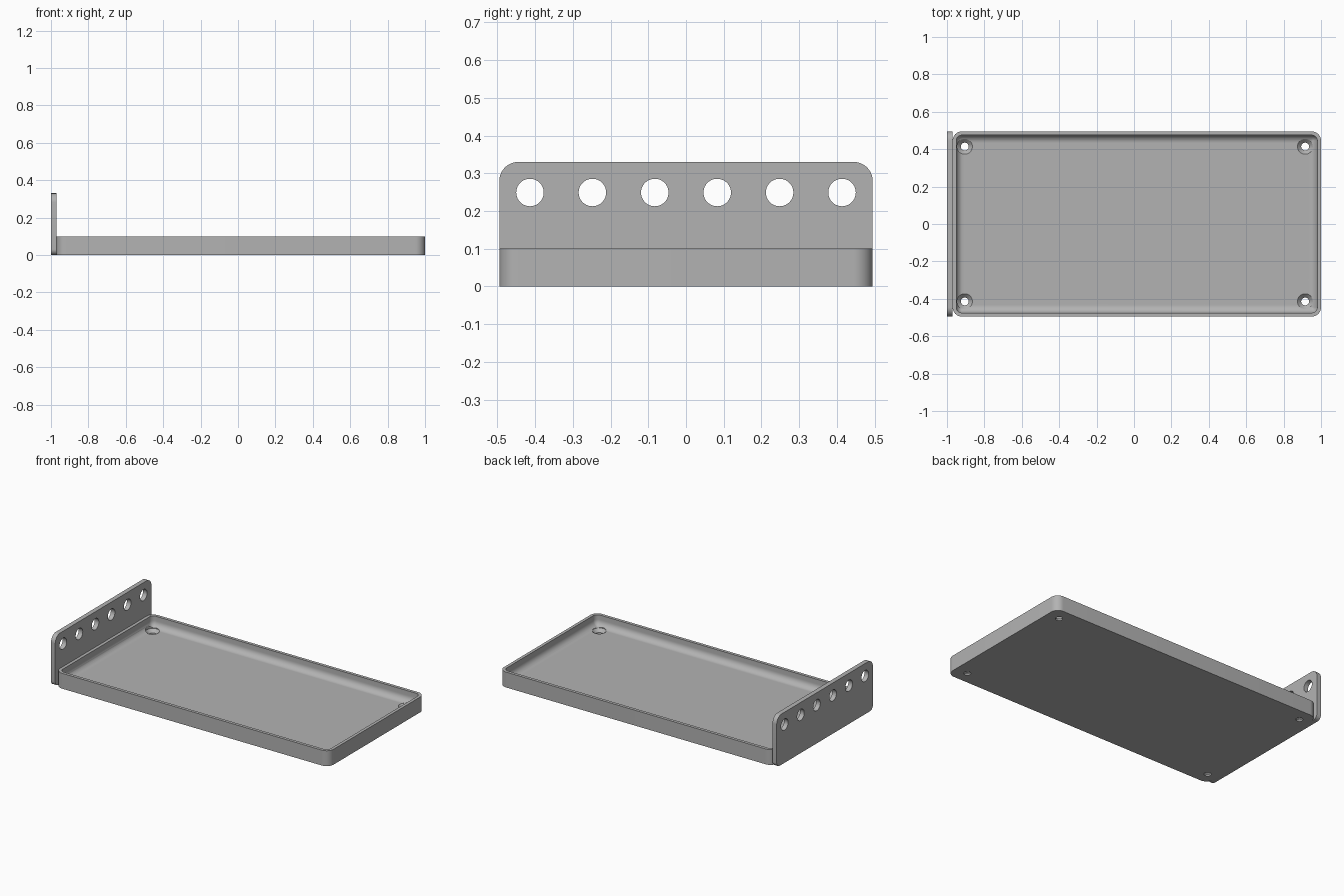
import bpy, bmesh
from math import pi, sin, cos, radians
from mathutils import Matrix

cube = bpy.data.objects.get("Cube")
if cube:
    bpy.data.objects.remove(cube, do_unlink=True)

grey = bpy.data.materials.new("plain grey")
grey.use_nodes = True
COLOUR = (0.45, 0.45, 0.45, 1)
grey.diffuse_color = COLOUR
grey.node_tree.nodes["Principled BSDF"].inputs["Base Color"].default_value = COLOUR

HALF_W, LEFT, RIGHT = 0.495, -0.97, 1.0
CX, HALF_L = (LEFT + RIGHT) / 2, (RIGHT - LEFT) / 2


def rounded_rect(a, b, radii, steps=10):
    """Outline of a rectangle with half sizes a, b; one radius per quadrant."""
    points = []
    for q, (sx, sy) in enumerate([(1, 1), (-1, 1), (-1, -1), (1, -1)]):
        r = radii[q]
        for i in range(steps + 1):
            t = (q + i / steps) * pi / 2
            points.append((sx * (a - r) + r * cos(t), sy * (b - r) + r * sin(t)))
    return points


def loft(name, rings):
    """Skin a list of equal 3D rings and cap both ends."""
    bm = bmesh.new()
    loops = [[bm.verts.new(p) for p in ring] for ring in rings]
    for lo, hi in zip(loops, loops[1:]):
        for i in range(len(lo)):
            j = (i + 1) % len(lo)
            bm.faces.new((lo[i], lo[j], hi[j], hi[i]))
    bm.faces.new(loops[0][::-1])
    bm.faces.new(loops[-1])
    bmesh.ops.recalc_face_normals(bm, faces=bm.faces)
    mesh = bpy.data.meshes.new(name)
    bm.to_mesh(mesh)
    bm.free()
    mesh.materials.append(grey)
    obj = bpy.data.objects.new(name, mesh)
    bpy.context.collection.objects.link(obj)
    return obj


def circle(r, z, n=40):
    return [(r * cos(2 * pi * i / n), r * sin(2 * pi * i / n), z) for i in range(n)]


def cut(target, cutters):
    """Subtract the cutters, then remove them."""
    bpy.context.view_layer.objects.active = target
    for cutter in cutters:
        cutter.hide_render = True
        mod = target.modifiers.new("hole", "BOOLEAN")
        mod.operation, mod.solver, mod.object = "DIFFERENCE", "EXACT", cutter
        bpy.ops.object.modifier_apply(modifier=mod.name)
        bpy.data.objects.remove(cutter, do_unlink=True)


# Tray: outer wall, rim, inner wall and coved floor
WALL, FLOOR, RIM, CORNER, COVE = 0.02, 0.03, 0.1, 0.05, 0.04
steps = 8
sections = [(0, 0), (0, RIM), (WALL, RIM)]
for i in range(steps + 1):
    t = i / steps * pi / 2
    sections.append((WALL + COVE * (1 - cos(t)), FLOOR + COVE * (1 - sin(t))))
tray = loft("tray", [
    [(CX + x, y, z) for x, y in
     rounded_rect(HALF_L - d, HALF_W - d, [max(CORNER - d, 0.004)] * 4)]
    for d, z in sections])

# Countersunk screw holes in the tray corners
screw_holes = []
for x in (-0.905, 0.915):
    for y in (-0.414, 0.414):
        hole = loft("screw_hole_cutter", [circle(0.021, -0.05), circle(0.021, 0.01),
                                          circle(0.041, FLOOR), circle(0.041, 0.09)])
        hole.data.transform(Matrix.Translation((x, y, 0)))
        screw_holes.append(hole)
cut(tray, screw_holes)

# Upright end plate with rounded corners
HEIGHT = 0.33
outline = rounded_rect(HALF_W, HEIGHT / 2, [0.05, 0.05, 0.03, 0.03])
end_plate = loft("end_plate", [[(x, y, HEIGHT / 2 + z) for y, z in outline]
                               for x in (-1.0, LEFT)])

# Row of round holes through the plate
plate_holes = []
for i in range(6):
    hole = loft("plate_hole_cutter", [circle(0.0365, -0.1), circle(0.0365, 0.1)])
    hole.data.transform(Matrix.Translation((-0.985, (i - 2.5) * 0.1655, 0.249))
                        @ Matrix.Rotation(pi / 2, 4, "Y"))
    plate_holes.append(hole)
cut(end_plate, plate_holes)

# Smooth curves, sharp edges
for obj in (tray, end_plate):
    bpy.ops.object.select_all(action="DESELECT")
    obj.select_set(True)
    bpy.context.view_layer.objects.active = obj
    bpy.ops.object.shade_smooth_by_angle(angle=radians(30))
